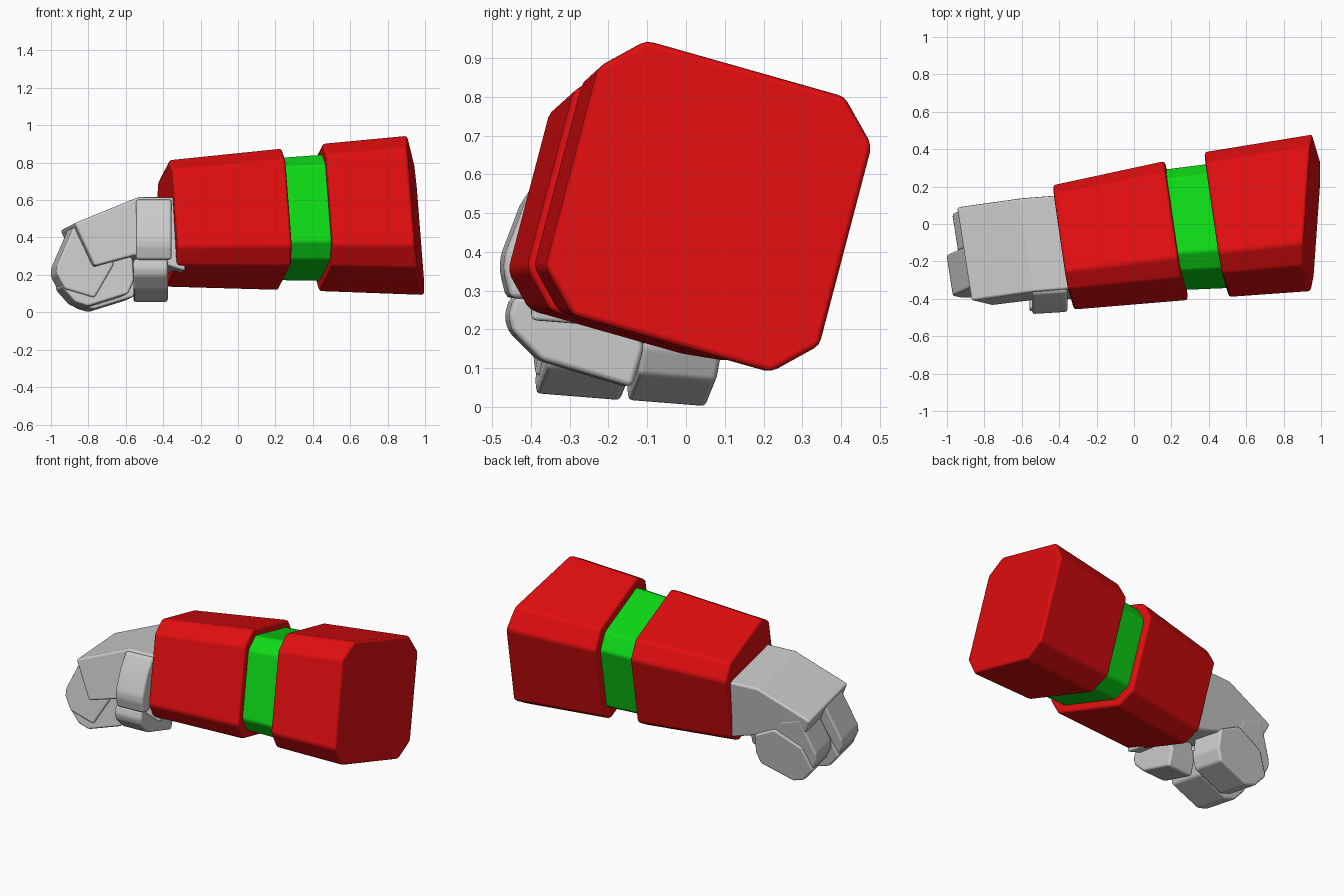
import bpy, bmesh, math

if "Cube" in bpy.data.objects:
    bpy.data.objects.remove(bpy.data.objects["Cube"])

def material(name, rgb):
    m = bpy.data.materials.new(name)
    m.diffuse_color = (*rgb, 1.0)
    m.use_nodes = True
    m.node_tree.nodes["Principled BSDF"].inputs["Base Color"].default_value = m.diffuse_color
    return m

RED = material("red", (0.75, 0.004, 0.005))
GREEN = material("green", (0.004, 0.70, 0.008))
GREY = material("light_grey", (0.60, 0.60, 0.60))

def loft(name, ring_a, ring_b, mat, bevel):
    """Closed solid between two matching rings, with softened edges."""
    bm = bmesh.new()
    a = [bm.verts.new(p) for p in ring_a]
    b = [bm.verts.new(p) for p in ring_b]
    n = len(a)
    bm.faces.new(a)
    bm.faces.new(b[::-1])
    for i in range(n):
        j = (i + 1) % n
        bm.faces.new((a[i], b[i], b[j], a[j]))
    bmesh.ops.recalc_face_normals(bm, faces=bm.faces)
    me = bpy.data.meshes.new(name)
    bm.to_mesh(me)
    bm.free()
    me.materials.append(mat)
    ob = bpy.data.objects.new(name, me)
    bpy.context.collection.objects.link(ob)
    mod = ob.modifiers.new("soft_edges", "BEVEL")
    mod.width = bevel
    mod.segments = 2
    mod.limit_method = "ANGLE"
    mod.angle_limit = math.radians(15)
    mod.harden_normals = True
    for p in me.polygons:
        p.use_smooth = True
    return ob

# Forearm: rolled, chamfered square cross-section (y, z), scaled per ring
HALF = [(-.16, .427), (.35, .282), (.42, .157), (.285, -.358)]
OCT = HALF + [(-y, -z) for y, z in HALF]

def ring(a, cy, cz, s, b=-.155, c=-.035):
    pts = [(cy + y * s, cz + z * s) for y, z in OCT]
    return [(a + b * y + c * z, y, z) for y, z in pts]

loft("forearm_front", ring(-.381, -.125, .475, .80), ring(.239, -.035, .4975, .893), RED, .018)
loft("forearm_band", ring(.20, -.033, .498, .77), ring(.50, -.008, .506, .80), GREEN, .015)
loft("forearm_rear", ring(.458, -.003, .507, .93), ring(.995, .06, .518, 1.005, .045, -.09), RED, .018)

# Hand pieces: side profile (x, z) swept across the hand along a skewed direction
def sweep(name, profile, t0, t1, dx=0, dz=0, bevel=.014):
    def side(t):
        return [(x + dx - .155 * (t - t0),
                 t + .08 * (x + .7) + .15 * (z - .35),
                 z + dz - .08 * (t - t0)) for x, z in profile]
    loft(name, side(t0), side(t1), GREY, bevel)

sweep("palm", [(-.28, .615), (-.53, .617), (-.873, .477), (-.765, .247),
               (-.55, .305), (-.28, .22)], -.415, .085)

# Two curled fingers, each with a knuckle block and a folded tip
KNUCKLE = [(-.875, .465), (-.968, .25), (-.968, .205), (-.925, .125),
           (-.765, .078), (-.66, .26), (-.74, .42)]
TIP = [(-.945, .14), (-.87, .055), (-.80, .033), (-.585, .10),
       (-.555, .17), (-.56, .29), (-.70, .36), (-.88, .28)]
for i, (t0, t1) in enumerate([(-.345, -.125), (-.108, .095)]):
    sweep(f"finger_knuckle_{i + 1}", KNUCKLE, t0, t1, .028 * i, -.017 * i)
    sweep(f"finger_tip_{i + 1}", TIP, t0 + .012, t1 + .012, .028 * i, -.017 * i)

# Thumb: profiles in (y, z) swept along x
def thumb(name, profile, x0, x1):
    loft(name, [(x0, y, z) for y, z in profile],
         [(x1, y + .012, z) for y, z in profile], GREY, .016)

thumb("thumb_base", [(-.465, .28), (-.482, .35), (-.48, .39), (-.43, .52),
                     (-.375, .605), (-.25, .60), (-.25, .28)], -.545, -.355)
thumb("thumb_tip", [(-.455, .285), (-.47, .235), (-.46, .195), (-.385, .12),
                    (-.15, .05), (-.12, .15), (-.15, .285)], -.56, -.375)
